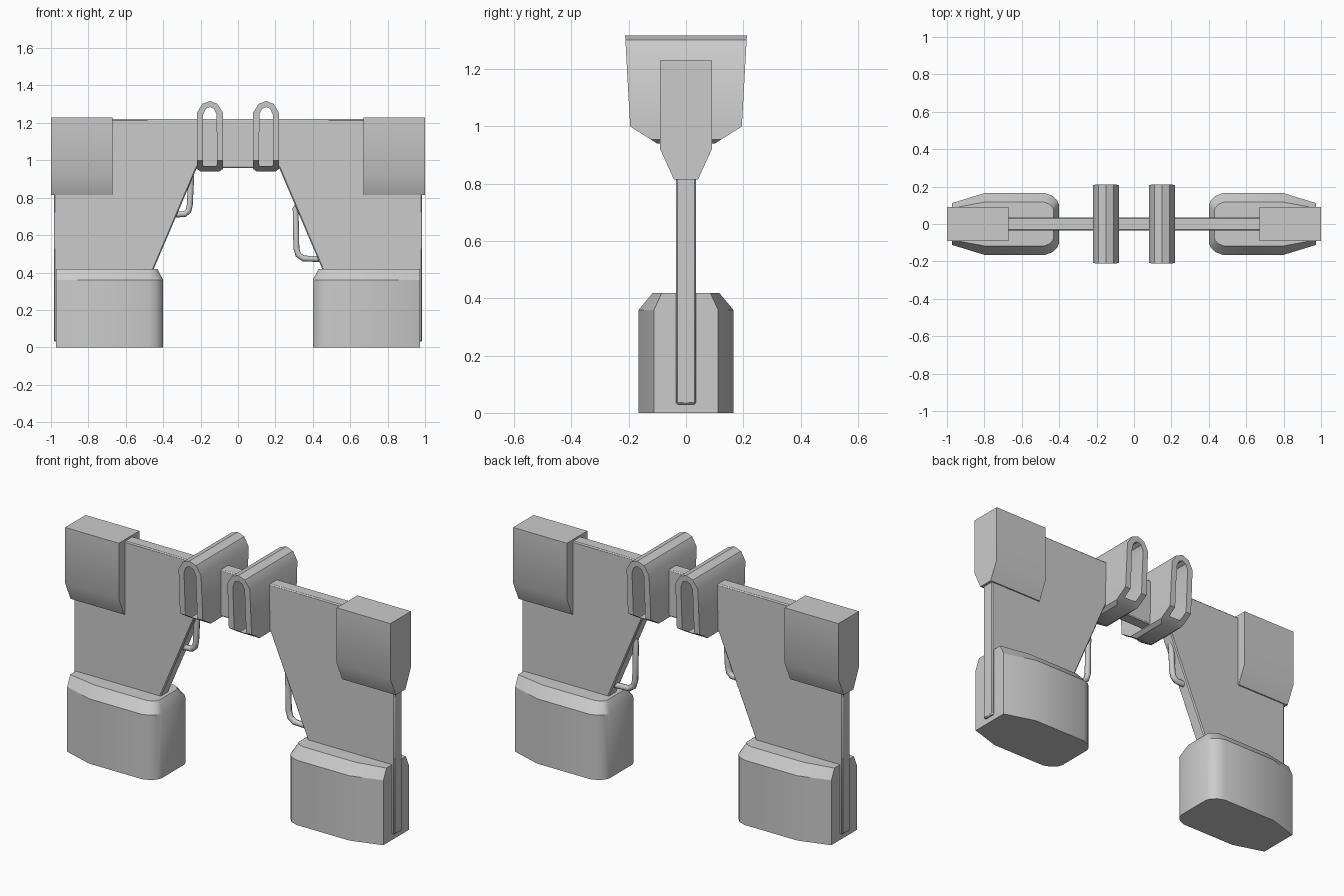
import bpy, bmesh, math

cube = bpy.data.objects.get("Cube")
if cube:
    bpy.data.objects.remove(cube, do_unlink=True)

grey = bpy.data.materials.new("plain grey")
grey.use_nodes = True
COLOUR = (0.6, 0.6, 0.6, 1)
grey.diffuse_color = COLOUR
grey.node_tree.nodes["Principled BSDF"].inputs["Base Color"].default_value = COLOUR


def finish(name, bm, angle=30):
    bmesh.ops.recalc_face_normals(bm, faces=bm.faces)
    mesh = bpy.data.meshes.new(name)
    bm.to_mesh(mesh)
    bm.free()
    mesh.materials.append(grey)
    ob = bpy.data.objects.new(name, mesh)
    bpy.context.collection.objects.link(ob)
    bpy.ops.object.select_all(action='DESELECT')
    ob.select_set(True)
    bpy.context.view_layer.objects.active = ob
    bpy.ops.object.shade_smooth_by_angle(angle=math.radians(angle))
    return ob


def loft(name, rings, angle=30):
    """Skin a closed solid through rings of equal point count."""
    bm = bmesh.new()
    loops = [[bm.verts.new(p) for p in ring] for ring in rings]
    n = len(loops[0])
    for a, b in zip(loops, loops[1:]):
        for i in range(n):
            j = (i + 1) % n
            bm.faces.new((a[i], a[j], b[j], b[i]))
    bm.faces.new(loops[0])
    bm.faces.new(loops[-1])
    return finish(name, bm, angle)


# Bridge-shaped main plate
half = [(0.22, 0.96), (0.45, 0.42), (0.5, 0.03), (0.985, 0.03), (0.985, 1.22)]
outline = half + [(-x, z) for x, z in reversed(half)]
plate = loft("main_plate", [[(x, y, z) for x, z in outline] for y in (-0.035, 0.035)])
bevel = plate.modifiers.new("edge chamfer", 'BEVEL')
bevel.width, bevel.segments = 0.006, 1

# Feet: tapered outline with a chamfered shoulder
foot_side = [(0.40, 0.10), (0.41, 0.125), (0.435, 0.15), (0.475, 0.165),
             (0.80, 0.165), (0.972, 0.112)]
top_side = [(0.43, 0.075), (0.435, 0.09), (0.45, 0.105), (0.48, 0.117),
            (0.80, 0.117), (0.972, 0.085)]


def foot_ring(side, z, s):
    pts = side + [(x, -y) for x, y in reversed(side)]
    return [(s * x, y, z) for x, y in pts]


# Corner caps: wedge-bottomed section run along x
cap_half = [(0.042, 0.815), (0.09, 0.92), (0.09, 1.23)]
cap = cap_half + [(-y, z) for y, z in reversed(cap_half)]


# Strap loops: arched ring whose depth varies with height
def loop_depth(z):
    if z >= 1.0:
        return 0.195 + 0.055 * (z - 1.0)
    return 0.10 + (z - 0.94) / 0.06 * 0.095


def strap_loop(name, cx):
    outer = [(0.05, 0.94), (0.07, 0.955), (0.07, 1.0), (0.069, 1.255), (0.04, 1.302), (0.0, 1.317)]
    inner = [(0.034, 0.97), (0.037, 0.98), (0.037, 1.0), (0.036, 1.245), (0.022, 1.275), (0.0, 1.285)]
    bm = bmesh.new()

    def ring(side, sgn):
        pts = side + [(-x, z) for x, z in reversed(side[:-1])]
        return [bm.verts.new((cx + x, sgn * loop_depth(z), z)) for x, z in pts]

    strips = [ring(outer, -1), ring(outer, 1), ring(inner, 1), ring(inner, -1)]
    n = len(strips[0])
    for k in range(4):
        a, b = strips[k], strips[(k + 1) % 4]
        for i in range(n):
            j = (i + 1) % n
            bm.faces.new((a[i], a[j], b[j], b[i]))
    finish(name, bm, 35)


for side, s in (("left", 1), ("right", -1)):
    loft(side + "_foot", [foot_ring(foot_side, 0, s), foot_ring(foot_side, 0.36, s),
                          foot_ring(top_side, 0.418, s)])
    loft(side + "_corner_cap", [[(s * x, y, z) for y, z in cap] for x in (0.67, 1.0)])
    strap_loop(side + "_strap_loop", s * 0.15)


# Bent wire handles beside the sloping edges
def handle(name, points):
    curve = bpy.data.curves.new(name, 'CURVE')
    curve.dimensions = '3D'
    curve.bevel_depth = 0.016
    curve.bevel_resolution = 2
    curve.use_fill_caps = True
    spline = curve.splines.new('POLY')
    spline.points.add(len(points) - 1)
    for p, (x, z) in zip(spline.points, points):
        p.co = (x, 0, z, 1)
    curve.materials.append(grey)
    bpy.context.collection.objects.link(bpy.data.objects.new(name, curve))


handle("left_handle", [(0.33, 0.78), (0.308, 0.74), (0.312, 0.53), (0.322, 0.495),
                       (0.35, 0.475), (0.44, 0.472)])
handle("right_handle", [(-0.25, 0.92), (-0.258, 0.76), (-0.265, 0.73),
                        (-0.285, 0.712), (-0.34, 0.71)])
